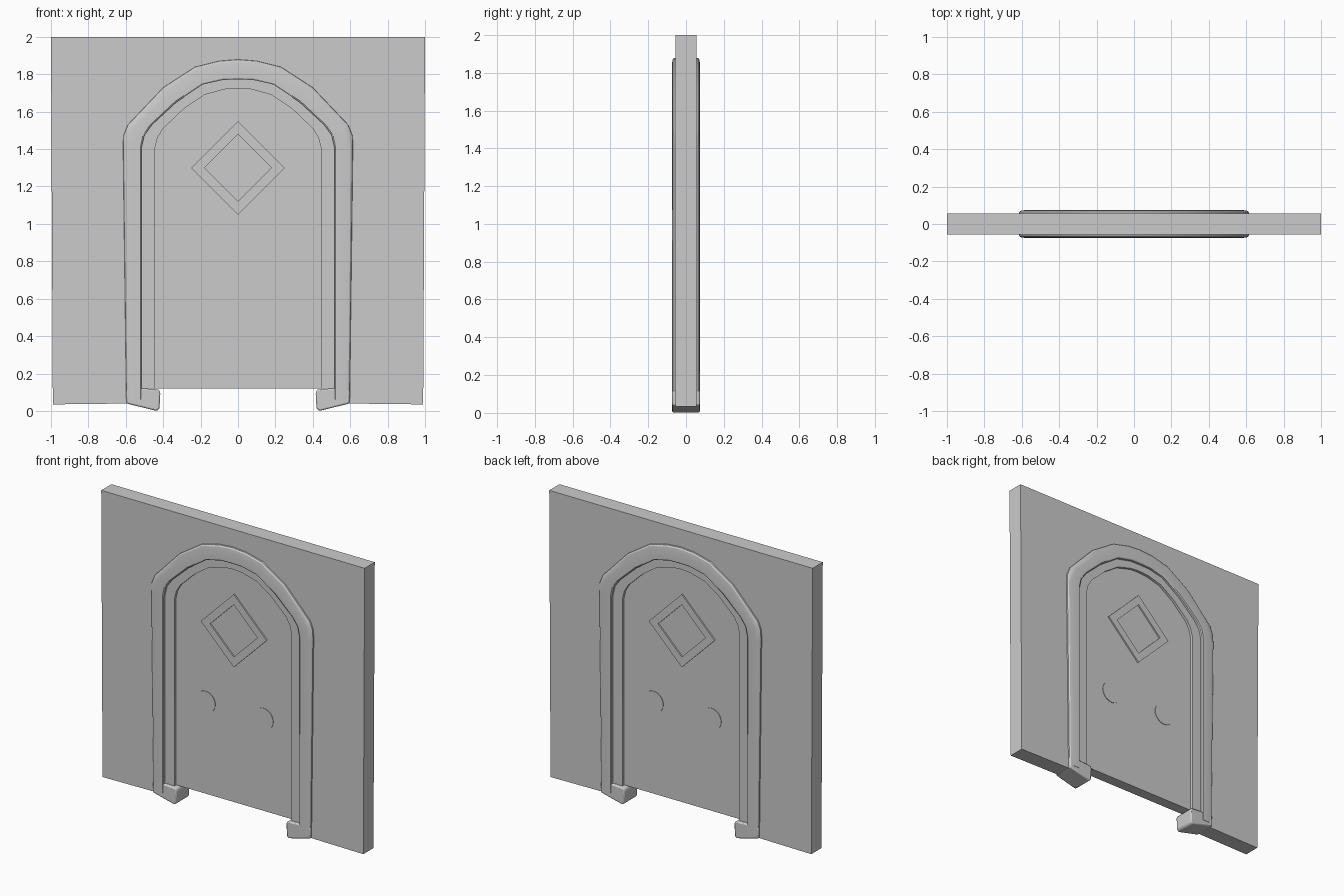
import bpy, bmesh, math

if "Cube" in bpy.data.objects:
    bpy.data.objects.remove(bpy.data.objects["Cube"])

# Half outlines (x, z), from the foot up to the crown
OUTER = [(0.598, 0.06), (0.615, 1.40), (0.614, 1.47), (0.59, 1.53), (0.40, 1.73), (0.23, 1.84), (0.10, 1.872), (0, 1.88)]
MIDDLE = [(0.515, 0.06), (0.515, 1.41), (0.50, 1.475), (0.46, 1.53), (0.33, 1.65), (0.19, 1.745), (0.08, 1.77), (0, 1.772)]
INNER = [(0.445, 0.12), (0.445, 1.40), (0.43, 1.46), (0.40, 1.51), (0.29, 1.615), (0.18, 1.69), (0.07, 1.72), (0, 1.725)]


def mirror(half):
    return [(-x, z) for x, z in half] + half[-2::-1]


def finish(bm, name, bevel=0.0):
    bmesh.ops.recalc_face_normals(bm, faces=bm.faces[:])
    mesh = bpy.data.meshes.new(name)
    bm.to_mesh(mesh)
    bm.free()
    ob = bpy.data.objects.new(name, mesh)
    bpy.context.collection.objects.link(ob)
    if bevel:
        mod = ob.modifiers.new("soft_edges", 'BEVEL')
        mod.width, mod.segments = bevel, 2
    bpy.ops.object.select_all(action='DESELECT')
    ob.select_set(True)
    bpy.context.view_layer.objects.active = ob
    bpy.ops.object.shade_smooth_by_angle(angle=math.radians(30))
    return ob


def slab(name, points, y0, y1, bevel=0.0):
    """Extrude an outline in the xz plane from y0 to y1."""
    bm = bmesh.new()
    face = bm.faces.new([bm.verts.new((x, y0, z)) for x, z in points])
    new = bmesh.ops.extrude_face_region(bm, geom=[face], use_keep_orig=True)["geom"]
    bmesh.ops.translate(bm, vec=(0, y1 - y0, 0), verts=[v for v in new if isinstance(v, bmesh.types.BMVert)])
    return finish(bm, name, bevel)


def band(name, outer, inner, section, closed=False):
    """Sweep a section of (share of width, y) between two outlines."""
    bm = bmesh.new()
    rows = [[bm.verts.new((a[0] + (b[0] - a[0]) * t, y, a[1] + (b[1] - a[1]) * t)) for t, y in section]
            for a, b in zip(outer, inner)]
    n = len(section)
    pairs = list(zip(rows, rows[1:]))
    if closed:
        pairs.append((rows[-1], rows[0]))
    else:
        bm.faces.new(rows[0])
        bm.faces.new(rows[-1])
    for r, s in pairs:
        for i in range(n):
            bm.faces.new((r[i], r[(i + 1) % n], s[(i + 1) % n], s[i]))
    return finish(bm, name)


# Wall with an arched opening hidden behind the frame
opening = [(x * 0.95, z - 0.05 if z > 1 else z) for x, z in OUTER]
opening[0] = (0.57, 0.04)
slab("wall", [(-0.99, 0.035), (-1, 2), (1, 2), (0.99, 0.035)] + mirror(opening)[::-1], -0.055, 0.055)

# Rounded arch frame
front = [(0, -0.05), (0.02, -0.064), (0.1, -0.071), (0.35, -0.075), (0.93, -0.075), (1, -0.07)]
band("arch_frame", mirror(OUTER), mirror(MIDDLE), front + [(t, -y) for t, y in reversed(front)])

# Stepped inner frame around the door
middle_top = [(MIDDLE[0][0], 0.12)] + MIDDLE[1:]
band("inner_frame", mirror(middle_top), mirror(INNER), [(-0.1, -0.055), (1, -0.055), (1, 0.055), (-0.1, 0.055)])

# Door leaf
slab("door", mirror(INNER), -0.037, 0.037)

# Feet of the frame
foot = [(0.596, 0.04), (0.435, 0.0), (0.42, 0.012), (0.415, 0.10), (0.425, 0.115), (0.5, 0.12), (0.597, 0.12)]
for side, label in ((-1, "left"), (1, "right")):
    slab("foot_" + label, [(side * x, z) for x, z in foot], -0.073, 0.073, 0.008)


def diamond(r):
    return [(r, 1.3), (0, 1.3 + r), (-r, 1.3), (0, 1.3 - r)]


# Diamond trim and round door plates on both faces
for s, label in ((-1, "front"), (1, "back")):
    a, b = s * 0.03, s * 0.047
    band("diamond_trim_" + label, diamond(0.25), diamond(0.18), [(0, a), (0, b), (1, b), (1, a)], closed=True)
    for cx in (-0.22, 0.22):
        ring = [(cx + 0.075 * math.cos(i * math.tau / 24), 0.75 + 0.075 * math.sin(i * math.tau / 24)) for i in range(24)]
        slab("round_plate_" + label, ring, a, s * 0.041)
